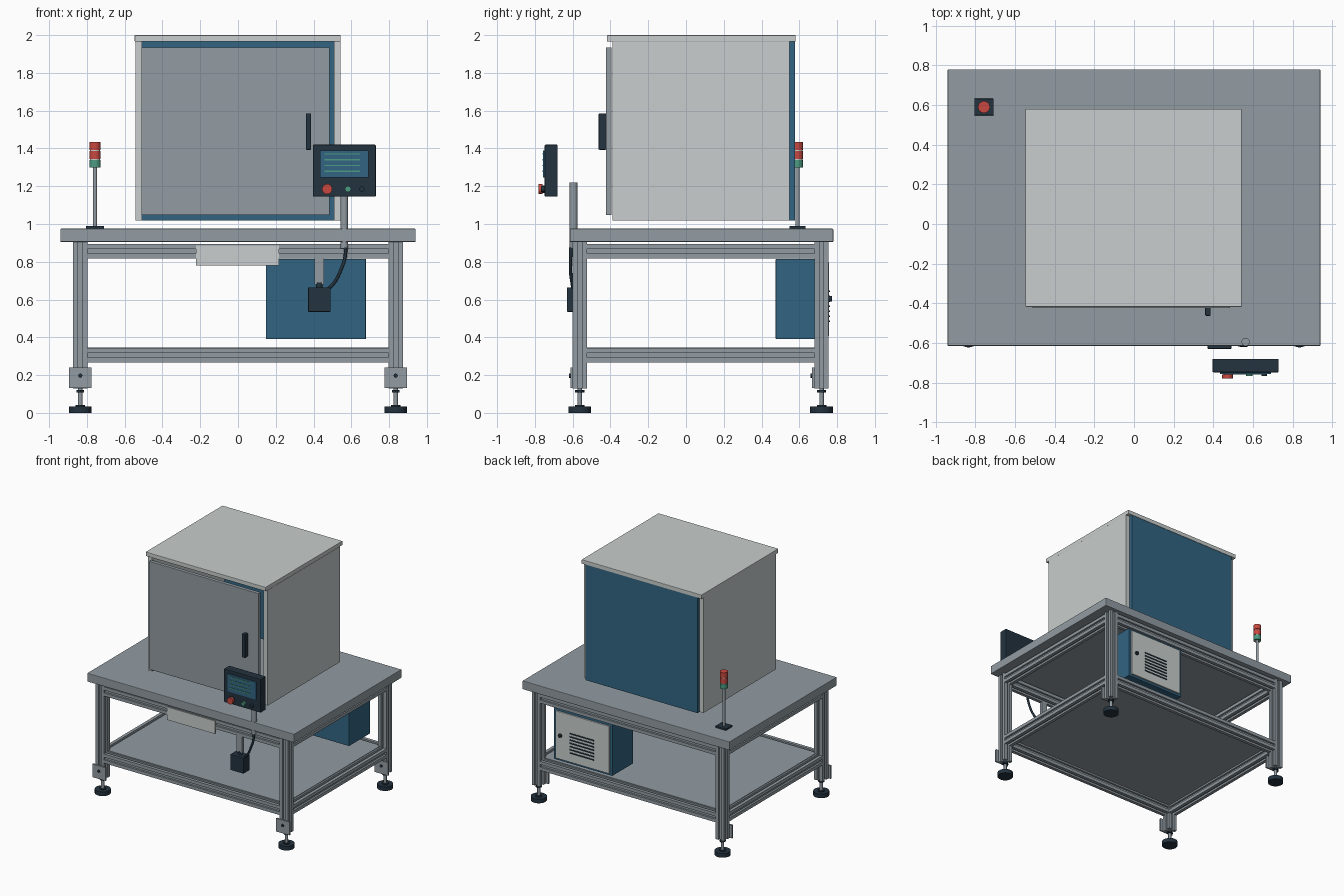
import bpy, bmesh, math
from mathutils import Matrix, Vector

if "Cube" in bpy.data.objects:
    bpy.data.objects.remove(bpy.data.objects["Cube"])


def material(name, r, g, b):
    lin = [(c / 255 / 12.92) if c < 10 else ((c / 255 + 0.055) / 1.055) ** 2.4 for c in (r, g, b)]
    m = bpy.data.materials.new(name)
    m.diffuse_color = (*lin, 1)
    m.use_nodes = True
    m.node_tree.nodes["Principled BSDF"].inputs["Base Color"].default_value = m.diffuse_color
    return m


GREY = material("aluminium grey", 146, 156, 163)
WHITE = material("light panel", 200, 206, 205)
DARK = material("dark navy", 35, 50, 62)
BLUE = material("steel blue", 50, 100, 130)
RED = material("signal red", 200, 72, 64)
GREEN = material("signal green", 76, 155, 130)


def finish(name, bm, mat, smooth=False):
    bmesh.ops.recalc_face_normals(bm, faces=bm.faces)
    me = bpy.data.meshes.new(name)
    bm.to_mesh(me)
    bm.free()
    me.materials.append(mat)
    ob = bpy.data.objects.new(name, me)
    bpy.context.collection.objects.link(ob)
    if smooth:
        bpy.ops.object.select_all(action='DESELECT')
        ob.select_set(True)
        bpy.context.view_layer.objects.active = ob
        bpy.ops.object.shade_smooth_by_angle(angle=math.radians(35))
    return ob


def box(name, x, y, z, mat, bevel=0.0):
    """Box from (min, max) ranges on each axis."""
    bm = bmesh.new()
    bmesh.ops.create_cube(bm, size=1)
    for v in bm.verts:
        v.co = Vector([(r[0] + r[1]) / 2 + c * (r[1] - r[0]) for r, c in zip((x, y, z), v.co)])
    if bevel:
        bmesh.ops.bevel(bm, geom=bm.edges[:], offset=bevel, segments=2, profile=0.5, affect='EDGES')
    return finish(name, bm, mat)


AXES = {'X': Matrix.Rotation(math.pi / 2, 4, 'Y'), 'Y': Matrix.Rotation(-math.pi / 2, 4, 'X'), 'Z': Matrix()}


def cyl(name, base, r, length, mat, axis='Z', r2=None, seg=32):
    """Cylinder growing from base along the axis."""
    bm = bmesh.new()
    m = Matrix.Translation(base) @ AXES[axis] @ Matrix.Translation((0, 0, length / 2))
    bmesh.ops.create_cone(bm, cap_ends=True, segments=seg, radius1=r, radius2=r if r2 is None else r2,
                          depth=abs(length), matrix=m)
    return finish(name, bm, mat, True)


def slotted_bar(name, base, length, axis, h=0.0375, g=0.011, d=0.016):
    """Square extrusion with one groove along each side."""
    bm = bmesh.new()
    side = [(h, -h), (h, -g), (h - d, -g), (h - d, g), (h, g)]
    pts = [Matrix.Rotation(k * math.pi / 2, 2) @ Vector(p) for k in range(4) for p in side]
    face = bm.faces.new([bm.verts.new((p.x, p.y, 0)) for p in pts])
    new = bmesh.ops.extrude_face_region(bm, geom=[face])["geom"]
    bmesh.ops.translate(bm, vec=(0, 0, length), verts=[v for v in new if isinstance(v, bmesh.types.BMVert)])
    bmesh.ops.transform(bm, matrix=Matrix.Translation(base) @ AXES[axis], verts=bm.verts)
    return finish(name, bm, GREY)


# Table top and shelf
box("table_top", (-0.94, 0.94), (-0.615, 0.78), (0.905, 0.975), GREY, 0.004)
box("lower_shelf", (-0.81, 0.81), (-0.54, 0.695), (0.33, 0.347), GREY)

# Legs with mounting plates and levelling feet
LX, FY, BY = 0.835, -0.5625, 0.7175
for sx, xn in ((-1, "left"), (1, "right")):
    for y, yn in ((FY, "front"), (BY, "back")):
        x, n = sx * LX, f"{yn}_{xn}"
        slotted_bar(n + "_leg", (x, y, 0.13), 0.775, 'Z')
        box(n + "_foot_plate", (x - 0.06, x + 0.06), (y - 0.05, y - 0.0375), (0.132, 0.24), GREY)
        cyl(n + "_plate_bolt", (x, y - 0.058, 0.197), 0.011, 0.009, DARK, 'Y', seg=16)
        cyl(n + "_foot_stem", (x, y, 0.03), 0.012, 0.11, GREY, seg=20)
        cyl(n + "_foot_nut", (x, y, 0.108), 0.024, 0.012, DARK, seg=6)
        cyl(n + "_foot_collar", (x, y, 0.033), 0.025, 0.008, DARK)
        cyl(n + "_foot_pad", (x, y, 0), 0.06, 0.034, DARK)

# Slotted rails, upper and lower
for z, zn in ((0.856, "upper"), (0.305, "lower")):
    for y, yn in ((FY, "front"), (BY, "back")):
        slotted_bar(f"{zn}_{yn}_rail", (-0.7975, y, z), 1.595, 'X')
    for sx, xn in ((-1, "left"), (1, "right")):
        slotted_bar(f"{zn}_{xn}_rail", (sx * LX, FY + 0.0375, z), BY - FY - 0.075, 'Y')

# Cabinet: hollow shell with blue back, lid and front door
for sx, xn in ((-1, "left"), (1, "right")):
    box(f"cabinet_{xn}_wall", sorted((sx * 0.507, sx * 0.543)), (-0.39, 0.548), (1.018, 1.966), WHITE)
box("cabinet_back", (-0.507, 0.507), (0.548, 0.577), (1.018, 1.966), BLUE)
box("cabinet_lid", (-0.547, 0.543), (-0.418, 0.58), (1.966, 2.0), WHITE, 0.003)
box("cabinet_door", (-0.512, 0.484), (-0.424, -0.394), (1.047, 1.935), GREY, 0.003)
box("door_handle", (0.359, 0.387), (-0.463, -0.422), (1.393, 1.585), DARK, 0.004)

# Signal light tower
TX, TY = -0.757, 0.59
box("tower_base", (TX - 0.048, TX + 0.048), (TY - 0.042, TY + 0.042), (0.974, 0.989), DARK, 0.002)
cyl("tower_pole", (TX, TY, 0.985), 0.011, 0.32, GREY)
cyl("tower_core", (TX, TY, 1.30), 0.026, 0.13, WHITE)
for i, (z0, z1, m) in enumerate(((1.30, 1.339, GREEN), (1.345, 1.387, RED), (1.393, 1.435, RED))):
    cyl(f"tower_lamp_{i + 1}", (TX, TY, z0), 0.03, z1 - z0, m)

# Operator panel on the front right
box("operator_panel", (0.396, 0.73), (-0.748, -0.68), (1.145, 1.42), DARK, 0.005)
box("panel_screen", (0.434, 0.691), (-0.756, -0.747), (1.246, 1.39), BLUE)
for i in range(4):
    z = 1.371 - i * 0.0305
    box(f"screen_line_{i + 1}", (0.457, 0.645), (-0.76, -0.755), (z - 0.0035, z + 0.0035), GREEN)
cyl("stop_button_collar", (0.472, -0.76, 1.185), 0.02, 0.014, DARK, 'Y')
cyl("stop_button", (0.472, -0.78, 1.185), 0.027, 0.021, RED, 'Y')
cyl("start_button", (0.582, -0.768, 1.185), 0.016, 0.022, GREEN, 'Y')
cyl("selector_button", (0.656, -0.768, 1.185), 0.014, 0.022, DARK, 'Y')
cyl("panel_pole", (0.563, -0.595, 0.87), 0.0205, 0.35, GREY)

# Junction box with conduit and cable
box("junction_box", (0.371, 0.491), (-0.63, -0.55), (0.535, 0.665), DARK, 0.004)
cyl("junction_gland", (0.43, -0.585, 0.66), 0.018, 0.03, DARK)
box("junction_bracket", (0.406, 0.454), (-0.598, -0.57), (0.68, 0.822), GREY)
curve = bpy.data.curves.new("cable", 'CURVE')
curve.dimensions = '3D'
curve.bevel_depth, curve.bevel_resolution, curve.resolution_u = 0.009, 3, 12
sp = curve.splines.new('BEZIER')
path = [((0.57, -0.61, 0.875), (0, 0, 0.05)), ((0.548, -0.612, 0.765), (0.018, 0, 0.045)),
        ((0.475, -0.60, 0.655), (0.04, 0, 0.03))]
sp.bezier_points.add(len(path) - 1)
for bp, (co, h) in zip(sp.bezier_points, path):
    bp.co = co
    bp.handle_left, bp.handle_right = Vector(co) + Vector(h), Vector(co) - Vector(h)
curve.use_fill_caps = True
curve.materials.append(DARK)
bpy.context.collection.objects.link(bpy.data.objects.new("cable", curve))

# Blank plate on the front rail
box("front_plate", (-0.222, 0.217), (-0.606, -0.598), (0.78, 0.886), WHITE)

# Control cabinet under the table, with vented rear door
box("control_box", (0.148, 0.677), (0.475, 0.745), (0.39, 0.815), BLUE, 0.003)
box("control_door", (0.168, 0.657), (0.744, 0.758), (0.408, 0.797), WHITE, 0.002)
for i in range(7):
    z = 0.485 + i * 0.0265
    box(f"vent_slot_{i + 1}", (0.305, 0.525), (0.756, 0.762), (z - 0.005, z + 0.005), DARK)
cyl("control_door_lock", (0.61, 0.756, 0.605), 0.015, 0.016, DARK, 'Y', seg=20)
